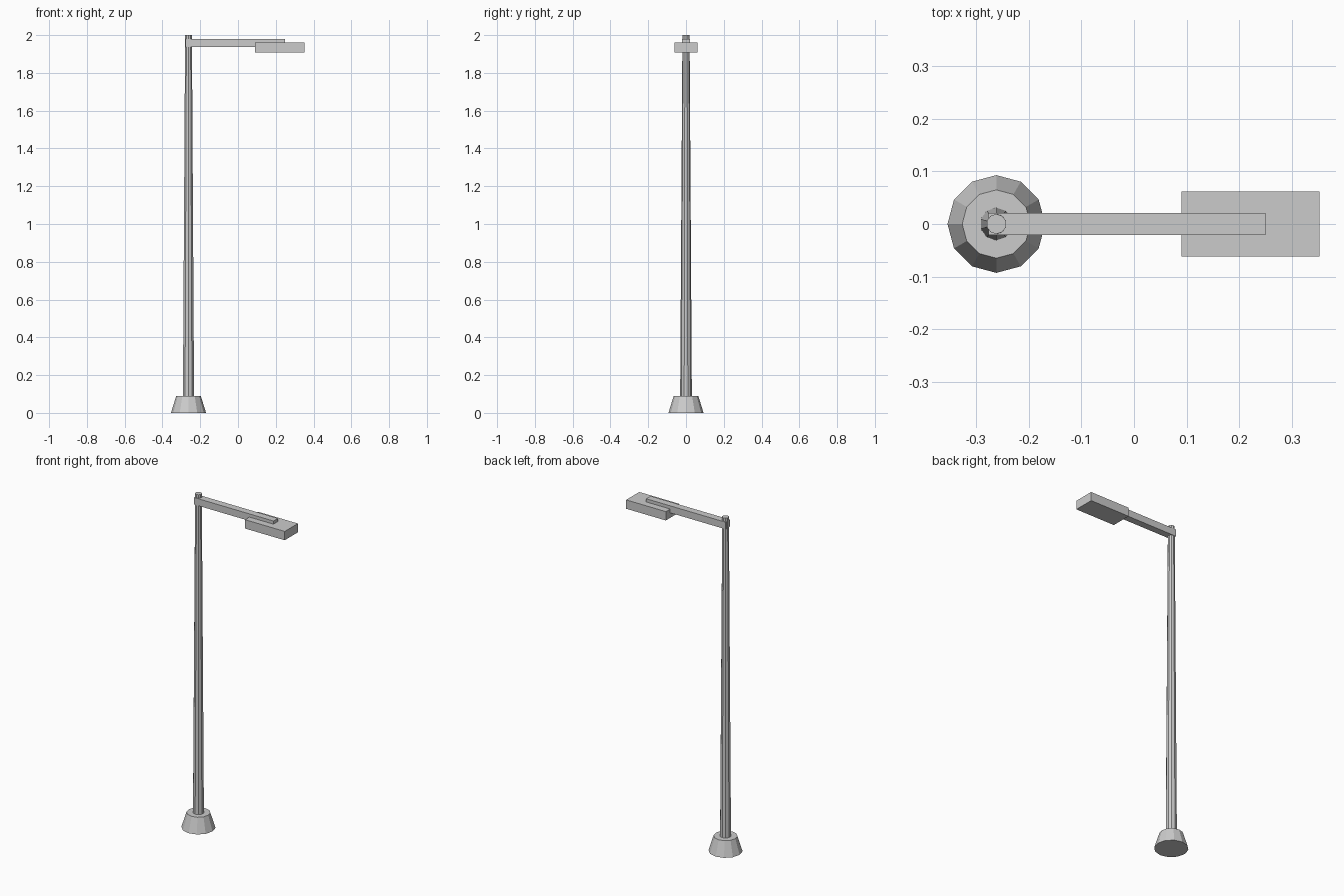
import bpy

if "Cube" in bpy.data.objects:
    bpy.data.objects.remove(bpy.data.objects["Cube"])

POLE_X = -0.262


def cone(name, sides, r_bottom, r_top, z0, z1):
    bpy.ops.mesh.primitive_cone_add(vertices=sides, radius1=r_bottom, radius2=r_top,
                                    depth=z1 - z0, location=(POLE_X, 0, (z0 + z1) / 2))
    bpy.context.object.name = name


def box(name, x0, x1, half_y, z0, z1):
    bpy.ops.mesh.primitive_cube_add(size=1, location=((x0 + x1) / 2, 0, (z0 + z1) / 2))
    ob = bpy.context.object
    ob.name = name
    ob.scale = (x1 - x0, 2 * half_y, z1 - z0)
    bpy.ops.object.transform_apply(location=False, rotation=False, scale=True)


# Flared foot and tapered pole
cone("base", 12, 0.093, 0.065, 0.0, 0.09)
cone("pole", 10, 0.031, 0.019, 0.09, 2.0)

# Horizontal arm and lamp housing hung from its end
box("arm", -0.277, 0.25, 0.021, 1.937, 1.979)
box("lamp_head", 0.09, 0.353, 0.062, 1.907, 1.96)
